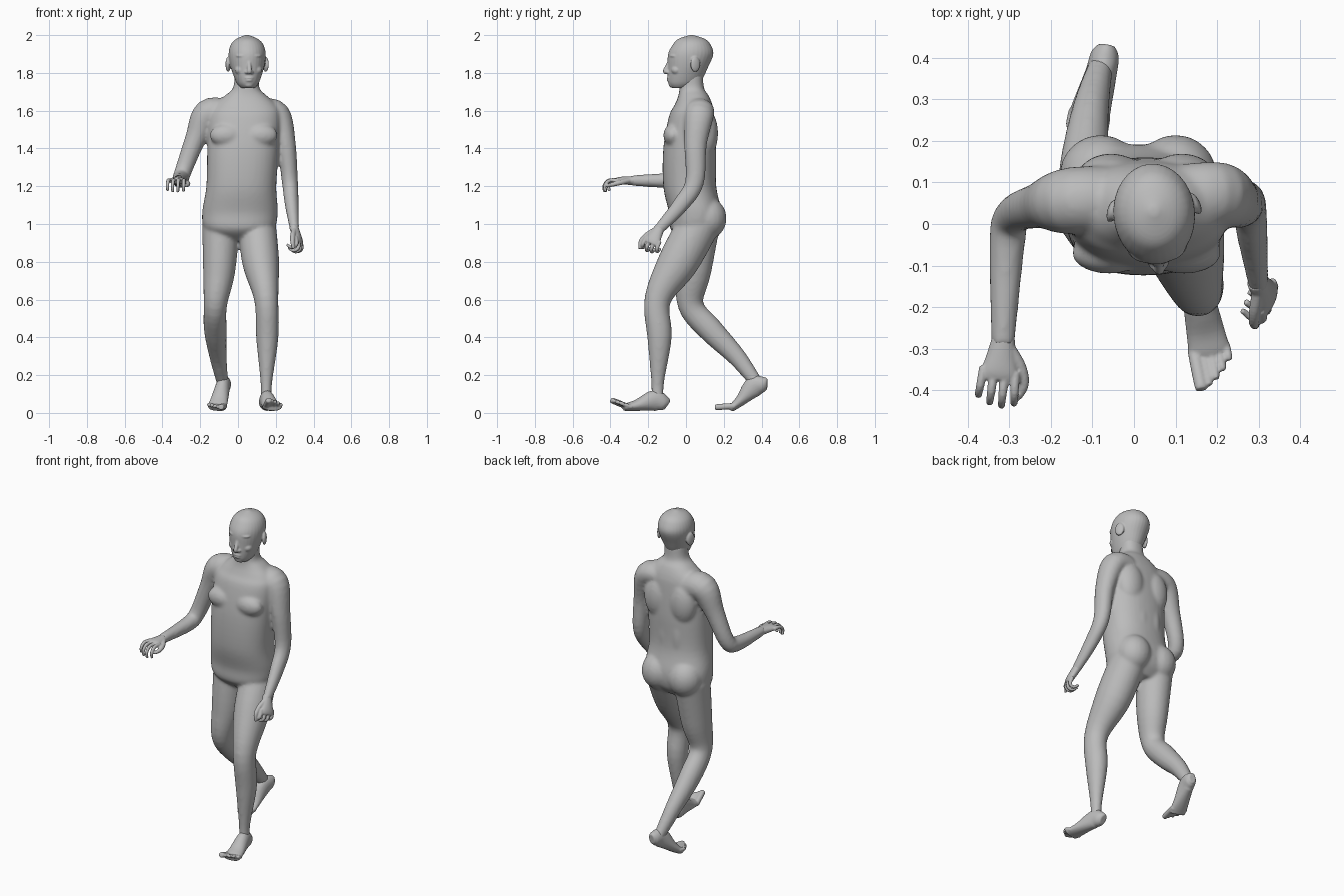
import bpy, bmesh, math
from mathutils import Matrix, Vector

if "Cube" in bpy.data.objects:
    bpy.data.objects.remove(bpy.data.objects["Cube"])

GREY = (.5, .5, .5, 1)
skin = bpy.data.materials.new("grey skin")
skin.use_nodes = True
skin.diffuse_color = GREY
skin.node_tree.nodes["Principled BSDF"].inputs["Base Color"].default_value = GREY


def refine(rings, steps=5):
    """Smooth the list of (x, y, z, half width, half depth) rings with a spline."""
    points = [Vector(ring) for ring in rings]
    slopes = []
    for i in range(len(points)):
        before, after = points[max(i - 1, 0)], points[min(i + 1, len(points) - 1)]
        slopes.append((after - before) / 2)
    smooth = []
    for start, end, leave, arrive in zip(points, points[1:], slopes, slopes[1:]):
        for step in range(steps):
            t = step / steps
            ease = t * t * (3 - 2 * t)
            smooth.append(start.lerp(end, ease) + leave * t * (1 - t) ** 2
                          - arrive * t * t * (1 - t))
    return smooth + [points[-1]]


def loft(bm, rings, side=(1, 0, 0), level=False, power=2, count=24):
    """Closed tube through elliptical rings; level keeps the rings horizontal."""
    rings = refine(rings)
    side = Vector(side)
    loops = []
    for i, ring in enumerate(rings):
        before, after = rings[max(i - 1, 0)], rings[min(i + 1, len(rings) - 1)]
        tangent = (after.to_3d() - before.to_3d()).normalized()
        if level:
            tangent = Vector((0, 0, 1))
        side = (side - tangent * side.dot(tangent)).normalized()
        depth = tangent.cross(side)
        loop = []
        for k in range(count):
            angle = math.tau * k / count
            across, along = (math.copysign(abs(wave) ** (2 / power), wave)
                             for wave in (math.cos(angle), math.sin(angle)))
            place = ring.to_3d() + side * ring[3] * across + depth * ring[4] * along
            loop.append(bm.verts.new(place))
        loops.append(loop)
    for lower, upper in zip(loops, loops[1:]):
        for k in range(count):
            following = (k + 1) % count
            bm.faces.new((lower[k], lower[following], upper[following], upper[k]))
    bm.faces.new(loops[0])
    bm.faces.new(loops[-1])


def limb(bm, stations, ratio=1.0, **options):
    """Tube through (x, y, z, radius) stations; ratio is depth over width."""
    loft(bm, [(*station, station[-1] * ratio) for station in stations], **options)


def blob(bm, centre, radii, turn=0.0):
    matrix = (Matrix.Translation(centre) @ Matrix.Rotation(turn, 4, "Z")
              @ Matrix.Diagonal((*radii, 1)))
    bmesh.ops.create_uvsphere(bm, u_segments=20, v_segments=14, radius=1, matrix=matrix)


def pair(bm, centre, radii, middle=0.0, turn=0.0):
    """Two blobs mirrored about the middle."""
    x, y, z = centre
    for sign in (-1, 1):
        blob(bm, (middle + sign * x, y, z), radii, sign * turn)


def finish(name, bm, voxel, smoothing, matrix=Matrix()):
    """Fuse the overlapping shells into one smooth skin."""
    bmesh.ops.recalc_face_normals(bm, faces=bm.faces)
    mesh = bpy.data.meshes.new(name)
    bm.to_mesh(mesh)
    bm.free()
    mesh.materials.append(skin)
    for polygon in mesh.polygons:
        polygon.use_smooth = True
    part = bpy.data.objects.new(name, mesh)
    bpy.context.collection.objects.link(part)
    part.matrix_world = matrix
    fuse = part.modifiers.new("fuse", "REMESH")
    fuse.mode = "VOXEL"
    fuse.voxel_size = voxel
    fuse.use_smooth_shade = True
    relax = part.modifiers.new("relax", "SMOOTH")
    relax.iterations = smoothing


def frame(origin, forward, up):
    """Local y points along the hand or foot, local z out of its back."""
    y = Vector(forward).normalized()
    z = Vector(up)
    z = (z - y * z.dot(y)).normalized()
    rotation = Matrix((y.cross(z), y, z)).transposed()
    return Matrix.Translation(origin) @ rotation.to_4x4()


# Torso and neck, leaning slightly to the left as they rise
body = bmesh.new()
trunk = [(.91, .06, .08, .07), (.97, .05, .18, .13), (1.06, .05, .2, .14),
         (1.2, .02, .185, .14), (1.4, .02, .19, .14), (1.57, .03, .19, .12),
         (1.63, .04, .165, .1), (1.68, .04, .11, .08), (1.72, .03, .07, .065),
         (1.8, .03, .064, .06)]
loft(body, [(.05 * (z - .85), y, z, width, depth) for z, y, width, depth in trunk],
     level=True, power=2.3, count=40)
pair(body, (.09, -.07, 1.47), (.09, .05, .06), middle=.03)       # chest
pair(body, (.085, .105, 1.48), (.085, .065, .13), middle=.03)    # shoulder blades
pair(body, (.045, .105, 1.27), (.045, .055, .16), middle=.01)    # lower back
pair(body, (.09, .115, 1.03), (.1, .1, .11), middle=.01)         # buttocks

# Left leg, stepping forward
limb(body, [(.1, .07, 1, .1), (.12, -.04, .8, .098), (.15, -.15, .6, .064),
            (.155, -.14, .4, .059), (.15, -.15, .16, .031), (.15, -.15, .06, .031)],
     ratio=1.1)
# Right leg, trailing with a bent knee
limb(body, [(-.09, .07, 1, .1), (-.1, .04, .75, .085), (-.12, .025, .57, .062),
            (-.12, .13, .44, .06), (-.105, .27, .295, .045), (-.08, .38, .15, .03)],
     ratio=1.1)
# Left arm, hanging
limb(body, [(.12, .07, 1.6, .075), (.21, .07, 1.58, .078), (.255, .05, 1.42, .06),
            (.275, .045, 1.22, .05), (.285, -.03, 1.1, .043), (.3, -.15, .965, .028)],
     ratio=.85, side=(0, 1, 0))
# Right arm, raised forward from the elbow
limb(body, [(-.06, .06, 1.58, .08), (-.16, .055, 1.58, .08), (-.225, .045, 1.45, .056),
            (-.29, .02, 1.28, .045), (-.305, -.05, 1.235, .043), (-.315, -.29, 1.23, .028)],
     side=(0, 1, 0))
finish("body", body, .009, 8)

# Head: skull and jaw
head = bmesh.new()
skull = [(-.06, 1.72, .035, .045), (-.04, 1.75, .06, .085), (-.02, 1.83, .088, .107),
         (-.005, 1.9, .098, .12), (0, 1.95, .086, .1), (0, 1.98, .057, .07),
         (0, 2, .01, .01)]
loft(head, [(0, *ring) for ring in skull], level=True, count=32)
pair(head, (.036, -.1, 1.89), (.034, .02, .01), turn=.35)        # brows
pair(head, (.034, -.097, 1.867), (.016, .016, .009))             # eyes
pair(head, (.043, -.083, 1.815), (.03, .03, .026))               # cheeks
pair(head, (.014, -.126, 1.803), (.01, .014, .009))              # nostrils
pair(head, (.1, .01, 1.845), (.012, .028, .04), turn=.35)        # ears
limb(head, [(0, -.11, 1.885, .01), (0, -.125, 1.845, .01), (0, -.14, 1.81, .013),
            (0, -.13, 1.8, .01)])                                # nose
for height, width in ((1.773, .026), (1.76, .022)):              # lips
    blob(head, (0, -.118, height), (width, .014, .006))
blob(head, (0, -.1, 1.737), (.026, .022, .016))                  # chin
finish("head", head, .0045, 3,
       Matrix.Translation((.048, .03, 0)) @ Matrix.Rotation(.09, 4, "Z"))


def hand(name, matrix, inner, joints):
    """Palm, four fingers bent through the joints, and a thumb on the inner side."""
    bm = bmesh.new()
    loft(bm, [(0, -.02, 0, .026, .024), (0, .03, 0, .035, .022),
              (0, .07, 0, .044, .019), (0, .09, 0, .04, .013)])
    for finger, reach in enumerate((.97, 1.03, 1, .9)):
        x = (1.5 - finger) * .0225 * inner
        limb(bm, [(x * (1 + 2 * y), y * reach, z * reach, .0115 - .0013 * joint)
                  for joint, (y, z) in enumerate(joints)], count=12)
    limb(bm, [(.02 * inner, .015, 0, .015), (.05 * inner, .055, -.01, .014),
              (.062 * inner, .095, -.02, .012), (.052 * inner, .13, -.03, .007)], count=12)
    finish(name, bm, .004, 2, matrix)


def foot(name, matrix, inner, lift):
    """Heel to ball with a flat sole, then five toes from the inner side outwards."""
    bm = bmesh.new()
    sole = [(0, .02, .03), (.02, .034, .042), (.07, .038, .055), (.16, .046, .031),
            (.21, .05, .022), (.235, .044, .015)]
    loft(bm, [(0, y, height, width, height) for y, width, height in sole])
    for toe in range(5):
        x = (1.85 - toe) * .0195 * inner
        radius = .0105 if toe else .016
        tip = .297 - .004 * toe - .0025 * toe ** 2
        limb(bm, [(x, y, .02 + lift * (y - .2), radius * size)
                  for y, size in ((.2, 1), (tip - .01, 1), (tip, .6))], count=12)
    finish(name, bm, .0045, 3, matrix)


hand("right_hand", frame((-.315, -.285, 1.23), (-.12, -1, 0), (0, 0, 1)), -1,
     [(.07, 0), (.12, 0), (.145, -.03), (.14, -.06)])
hand("left_hand", frame((.3, -.145, .97), (.3, -.47, -.83), (.87, -.18, .43)), 1,
     [(.065, 0), (.11, -.01), (.115, -.04), (.085, -.06)])
foot("left_foot", frame((.14, -.1, .01), (.2, -1, 0), (0, 0, 1)), 1, .4)
foot("right_foot", frame((-.066, .445, .125), (-.2, -.83, -.5), (0, -.52, .85)), -1, .5)
